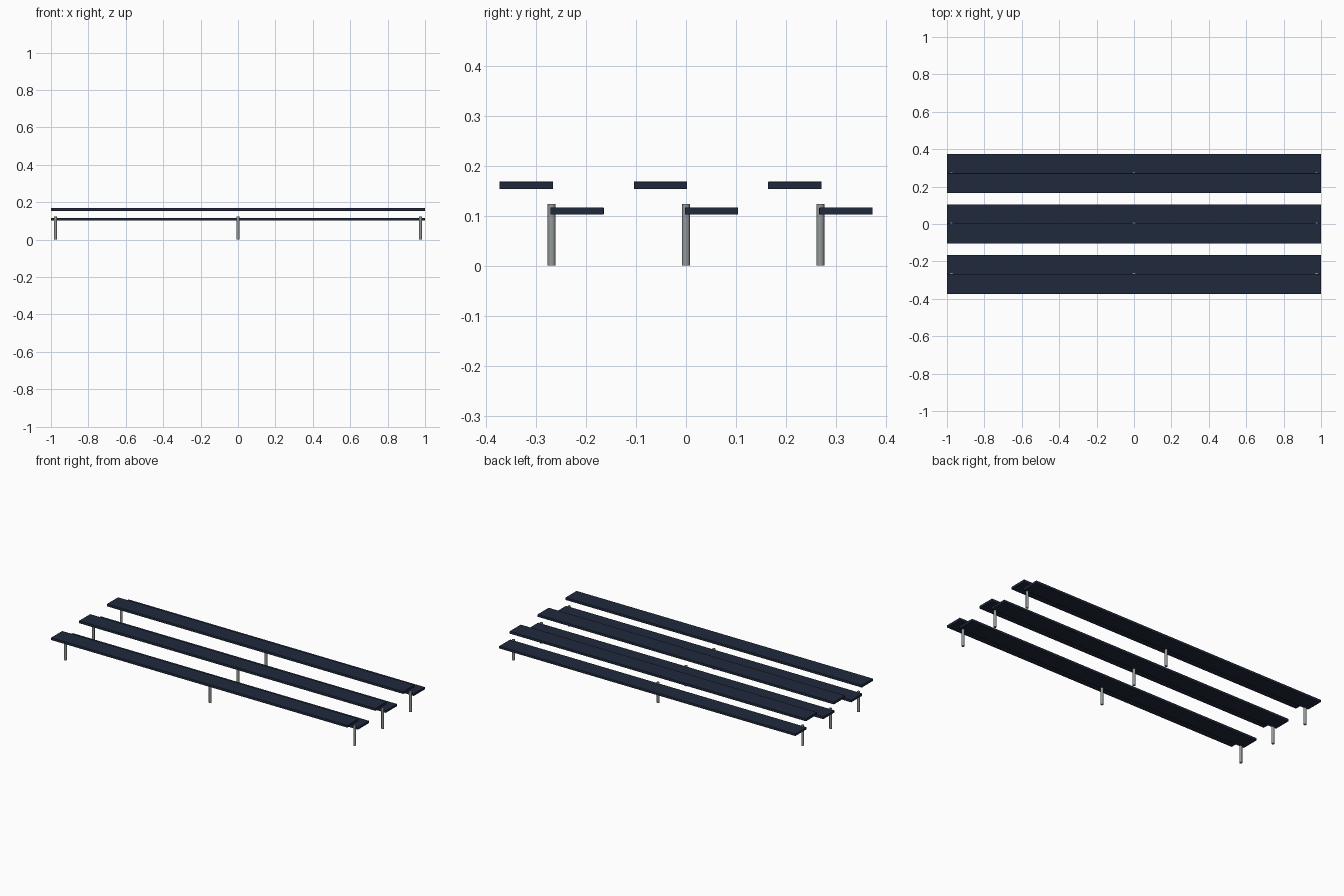
import bpy

if "Cube" in bpy.data.objects:
    bpy.data.objects.remove(bpy.data.objects["Cube"])

ROW_PITCH = 0.269
PANEL_SIZE = (2.0, 0.107, 0.0145)


def material(name, color):
    m = bpy.data.materials.new(name)
    m.diffuse_color = color
    m.use_nodes = True
    m.node_tree.nodes["Principled BSDF"].inputs["Base Color"].default_value = m.diffuse_color
    return m


navy = material("dark_blue_panel", (0.014, 0.022, 0.045, 1))
steel = material("grey_metal", (0.30, 0.32, 0.32, 1))


def panel(name, y, z, bevel):
    bpy.ops.mesh.primitive_cube_add(size=1, location=(0, y, z))
    o = bpy.context.object
    o.name = name
    o.scale = PANEL_SIZE
    bpy.ops.object.transform_apply(location=False, rotation=False, scale=True)
    o.data.materials.append(navy)
    if bevel:
        b = o.modifiers.new("soft_edges", "BEVEL")
        b.width = bevel
        b.segments = 2


def post(name, x, y, height=0.124):
    bpy.ops.mesh.primitive_cylinder_add(vertices=16, radius=0.008, depth=height,
                                        location=(x, y, height / 2))
    o = bpy.context.object
    o.name = name
    o.data.materials.append(steel)
    bpy.ops.object.shade_smooth_by_angle()


# Three rows, each with a raised front panel, a lower rear panel and three posts
for row, label in enumerate(("front", "middle", "back")):
    y = (row - 1) * ROW_PITCH
    panel(f"{label}_upper_panel", y - 0.051, 0.161, 0.0006)
    panel(f"{label}_lower_panel", y + 0.051, 0.1095, 0.0015)
    for side, x in (("left", -0.976), ("centre", 0.0), ("right", 0.976)):
        post(f"{label}_{side}_post", x, y)
